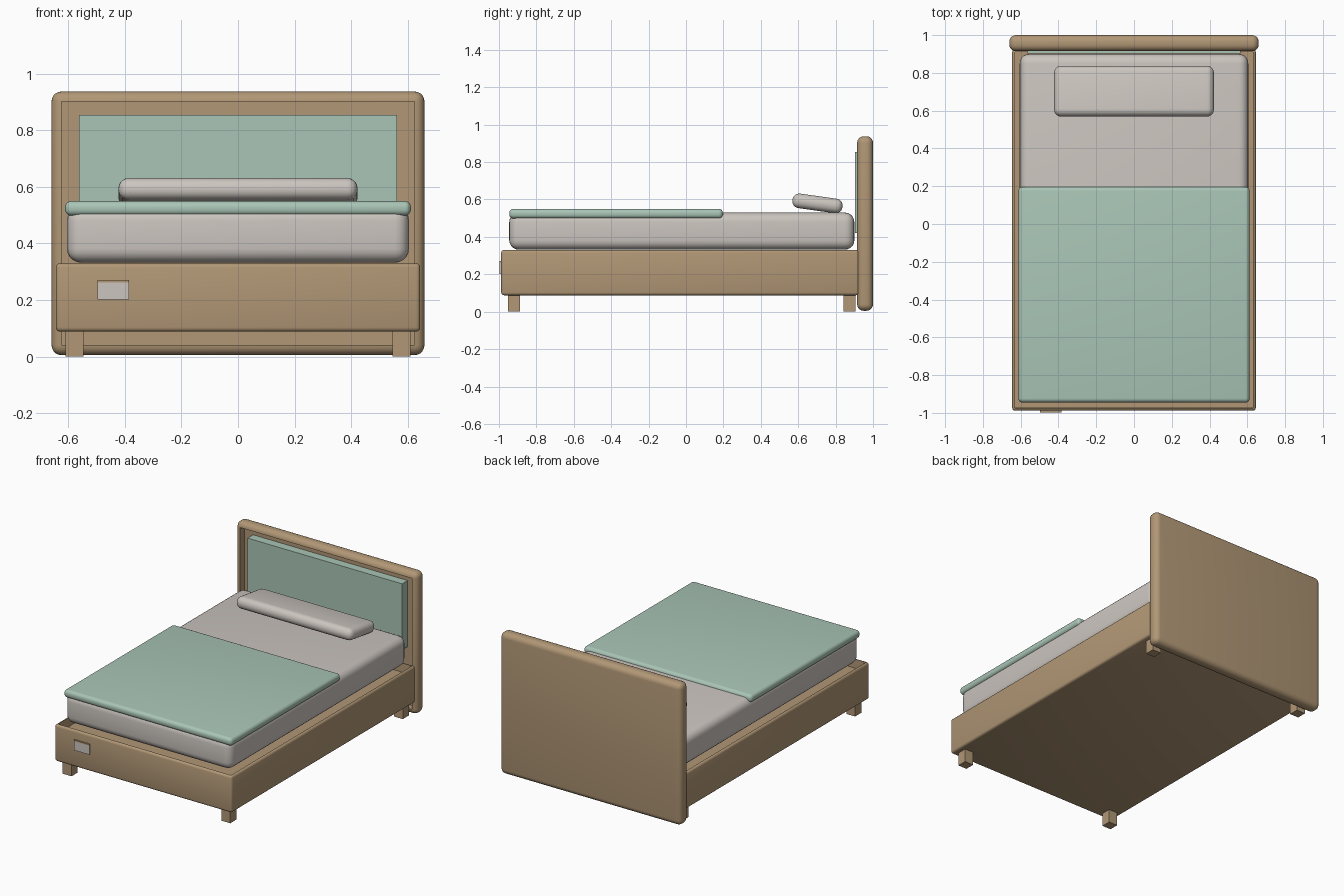
import bpy
import bmesh
from math import radians
from mathutils import Vector

cube = bpy.data.objects.get("Cube")
if cube:
    bpy.data.objects.remove(cube, do_unlink=True)


def material(name, rgb):
    mat = bpy.data.materials.new(name)
    mat.use_nodes = True
    color = (*rgb, 1)
    mat.diffuse_color = color
    bsdf = next(n for n in mat.node_tree.nodes if n.type == "BSDF_PRINCIPLED")
    bsdf.inputs["Base Color"].default_value = color
    bsdf.inputs["Roughness"].default_value = 0.7
    return mat


wood = material("light wood", (0.44, 0.31, 0.18))
linen = material("warm grey linen", (0.60, 0.56, 0.52))
sage = material("sage green fabric", (0.40, 0.56, 0.47))


def block(name, low, high, mat, radius=0.0, segments=5, recess=None, tilt=0.0):
    """Rounded box between two corners; recess = (direction, depth) sinks one face."""
    low, high = Vector(low), Vector(high)
    bm = bmesh.new()
    bmesh.ops.create_cube(bm, size=1)
    bmesh.ops.scale(bm, vec=high - low, verts=bm.verts)
    if radius:
        bmesh.ops.bevel(bm, geom=bm.edges[:], offset=radius, segments=segments,
                        profile=0.5, affect="EDGES", clamp_overlap=True)
    if recess:
        direction, depth = Vector(recess[0]), recess[1]
        bm.normal_update()
        face = max(bm.faces, key=lambda f: f.normal.dot(direction) * f.calc_area())
        bmesh.ops.inset_individual(bm, faces=[face], thickness=0.001)
        bmesh.ops.translate(bm, vec=-direction * depth, verts=face.verts)
    mesh = bpy.data.meshes.new(name)
    bm.to_mesh(mesh)
    bm.free()
    mesh.materials.append(mat)
    obj = bpy.data.objects.new(name, mesh)
    bpy.context.collection.objects.link(obj)
    obj.location = (low + high) / 2
    obj.rotation_euler.x = radians(tilt)
    if radius:
        bpy.ops.object.select_all(action="DESELECT")
        obj.select_set(True)
        bpy.context.view_layer.objects.active = obj
        bpy.ops.object.shade_smooth_by_angle(angle=radians(35))
    return obj


# Bed frame: tray-like base and headboard with a sunken front
block("base", (-0.645, -0.988, 0.088), (0.645, 0.925, 0.33), wood, 0.015, 3,
      recess=((0, 0, 1), 0.06))
block("headboard", (-0.66, 0.915, 0.005), (0.66, 1.0, 0.938), wood, 0.035, 5,
      recess=((0, -1, 0), 0.045))
block("headboard_panel", (-0.563, 0.903, 0.42), (0.563, 0.965, 0.855), sage)

# Legs
for side, x in (("left", 0.578), ("right", -0.578)):
    for end, y in (("front", -0.92), ("back", 0.875)):
        block(f"{end}_{side}_leg", (x - 0.032, y - 0.032, 0),
              (x + 0.032, y + 0.032, 0.1), wood)

# Bedding
block("mattress", (-0.605, -0.945, 0.332), (0.605, 0.9, 0.53), linen, 0.05)
block("blanket", (-0.612, -0.945, 0.498), (0.612, 0.197, 0.55), sage, 0.022)
block("pillow", (-0.423, 0.568, 0.54), (0.423, 0.838, 0.618), linen, 0.036, tilt=-8)

# Small plate on the foot end, with a wooden top lip
block("foot_plate", (-0.498, -0.997, 0.202), (-0.385, -0.988, 0.262), linen)
block("foot_plate_lip", (-0.498, -0.997, 0.262), (-0.385, -0.988, 0.27), wood)
